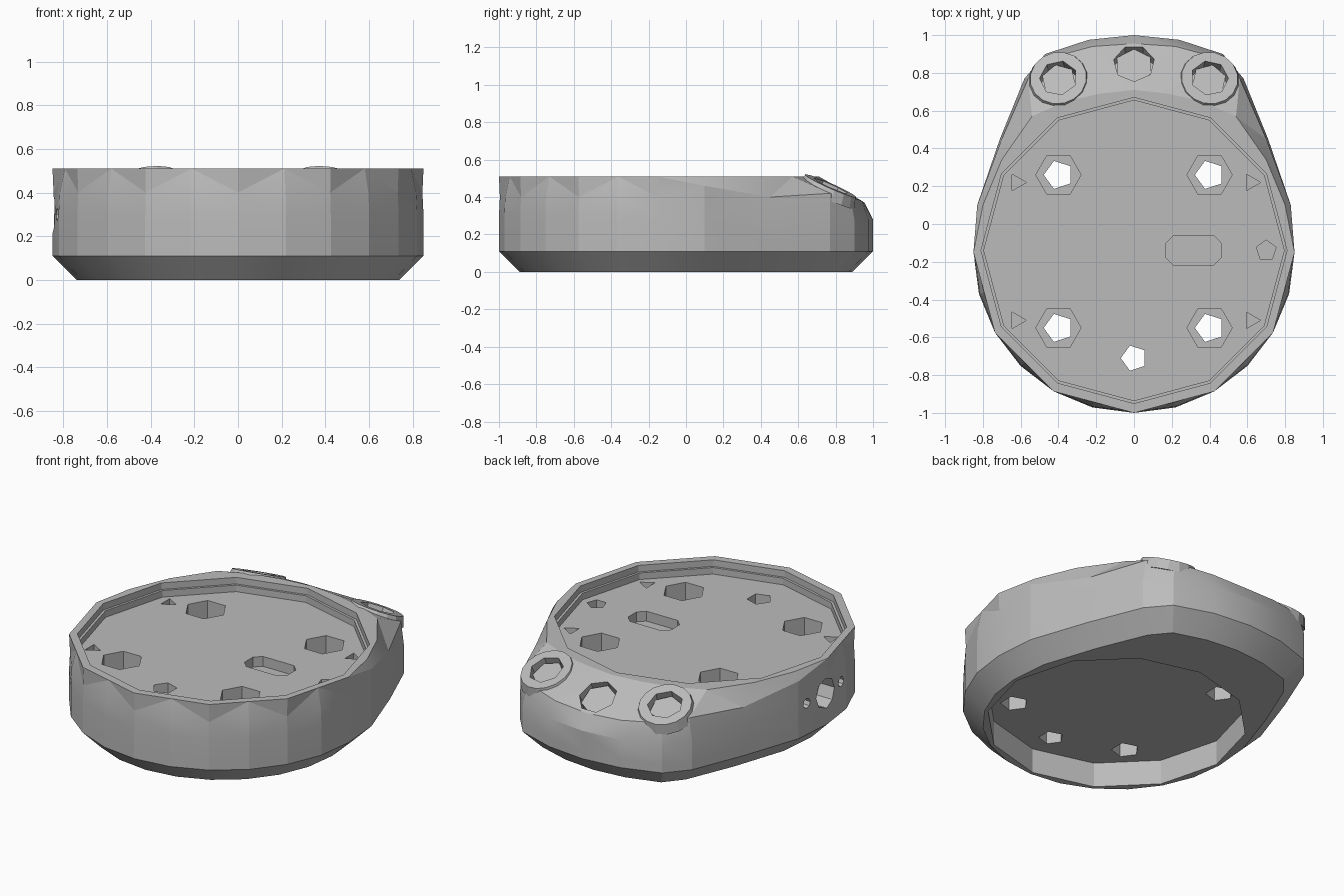
import bpy, bmesh, math
from mathutils import Vector, Matrix
from mathutils.bvhtree import BVHTree

if "Cube" in bpy.data.objects:
    bpy.data.objects.remove(bpy.data.objects["Cube"])

GREY = (0.5, 0.5, 0.5, 1)
mat = bpy.data.materials.new("plain grey")
mat.use_nodes = True
mat.diffuse_color = GREY
mat.node_tree.nodes["Principled BSDF"].inputs["Base Color"].default_value = GREY

CY, R = -0.15, 0.85      # centre and radius of the round part
UP = Vector((0, 0, 1))


def make_object(name, bm):
    bmesh.ops.recalc_face_normals(bm, faces=bm.faces)
    mesh = bpy.data.meshes.new(name)
    bm.to_mesh(mesh)
    mesh.materials.append(mat)
    ob = bpy.data.objects.new(name, mesh)
    bpy.context.scene.collection.objects.link(ob)
    return ob


def arc(radius, chord=False):
    """Right half of the round front; chord=True keeps a 12-sided outline."""
    pts = []
    for i in range(7):
        a = math.radians(-90 + 15 * i)
        r = radius * (math.cos(math.radians(15)) if chord and i % 2 else 1)
        pts.append((r * math.cos(a), CY + r * math.sin(a)))
    return pts


def ring(bm, half, heights):
    pts = [(x, y, z) for (x, y), z in zip(half, heights)]
    pts += [(-x, y, z) for x, y, z in pts[-2:0:-1]]
    return [bm.verts.new(p) for p in pts]


def prism(bm, sides, r, depth, centre, normal=UP, turn=0, r_in=None):
    """Prism hanging down from centre along the normal."""
    m = (Matrix.Translation(centre) @ Vector(normal).to_track_quat('Z', 'Y').to_matrix().to_4x4()
         @ Matrix.Rotation(turn, 4, 'Z') @ Matrix.Translation((0, 0, -depth / 2)))
    bmesh.ops.create_cone(bm, cap_ends=True, segments=sides, radius1=r_in or r,
                          radius2=r, depth=depth, matrix=m)


def cut(target, bm):
    cutter = make_object("cutter", bm)
    bm.free()
    cutter.hide_render = True
    mod = target.modifiers.new("cut", 'BOOLEAN')
    mod.operation, mod.solver, mod.object = 'DIFFERENCE', 'EXACT', cutter
    bpy.context.view_layer.objects.active = target
    bpy.ops.object.modifier_apply(modifier=mod.name)
    bpy.data.objects.remove(cutter)


def cut_prism(target, *args, **kw):
    bm = bmesh.new()
    prism(bm, *args, **kw)
    cut(target, bm)


# Housing: round front and a tapered back, lofted through outline rings
back_wide = [(.83, .1), (.71, .45), (.58, .77), (.47, .9), (.24, .975), (0, 1)]
back_base = [(.72, .08), (.61, .41), (.49, .7), (.4, .81), (.2, .87), (0, .89)]
back_edge = [(.83, .1), (.7, .45), (.56, .77), (.44, .88), (.22, .94), (0, .955)]
back_top = [(.8, .1), (.7, .34), (.54, .57), (.36, .65), (.18, .69), (0, .71)]
wide = arc(R) + back_wide

bm = bmesh.new()
rings = [
    ring(bm, arc(.74) + back_base, [0] * 13),
    ring(bm, wide, [.11] * 13),
    ring(bm, wide, [.16] * 13),
    ring(bm, wide, [.3] * 9 + [.28] * 4),
    ring(bm, arc(.845) + back_edge, [.4] * 7 + [.46, .4, .42, .4, .38, .37]),
    ring(bm, arc(R, True) + back_top, [.51] * 13),
]
for low, high in zip(rings, rings[1:]):
    for i in range(len(low)):
        j = (i + 1) % len(low)
        bm.faces.new((low[i], low[j], high[j], high[i]))
bm.faces.new(rings[0][::-1])
bm.faces.new(rings[-1])
bmesh.ops.triangulate(bm, faces=[f for f in bm.faces if len(f.verts) == 4])
housing = make_object("housing", bm)
surface = BVHTree.FromBMesh(bm)
bm.free()

# Stepped face recess and the hollow underside
cut_prism(housing, 12, .81, .14, (0, CY + .01, .61), turn=0)
cut_prism(housing, 12, .795, .2, (0, CY + .01, .63), turn=0)
cut_prism(housing, 12, .72, .25, (0, CY, .15), turn=0)

# Four screw pockets with through holes, and four small dimples
for sx in (-1, 1):
    for y in (.26, -.55):
        cut_prism(housing, 6, .12, .22, (sx * .4, y, .5), turn=-math.pi / 2)
        cut_prism(housing, 5, .078, .5, (sx * .4, y, .5), turn=-math.pi / 2)
    for y in (.22, -.51):
        cut_prism(housing, 3, .05, .12, (sx * .62, y, .5), turn=math.pi / 2)

# Cable holes and the long slot in the face
cut_prism(housing, 5, .07, .5, (0, -.71, .5), turn=-math.pi / 2)
cut_prism(housing, 5, .055, .2, (.7, -.14, .5), turn=math.pi)
bm = bmesh.new()
slot = [(.17, -.1), (.21, -.06), (.42, -.06), (.46, -.1),
        (.46, -.18), (.42, -.22), (.21, -.22), (.17, -.18)]
face = bm.faces.new([bm.verts.new((x, y, .37)) for x, y in slot])
extruded = bmesh.ops.extrude_face_region(bm, geom=[face])["geom"]
bmesh.ops.translate(bm, vec=(0, 0, .13),
                    verts=[v for v in extruded if isinstance(v, bmesh.types.BMVert)])
cut(housing, bm)

# Side port with a screw hole at each end
for y, r in ((-.14, .09), (.03, .03), (-.31, .03)):
    cut_prism(housing, 8, r, .16, (-.9, y, .3), normal=(-1, 0, 0))

# Button sockets on the sloping back, each with a sunken button
for name, x, y, r in (("left", .4, .77, .1), ("middle", 0, .85, .11), ("right", -.4, .77, .1)):
    spot, normal, _, _ = surface.ray_cast(Vector((x, y, 2)), -UP)
    if normal.z < 0:
        normal = -normal
    if x:
        bm = bmesh.new()
        prism(bm, 16, .15, .06, spot + normal * .008, normal, r_in=.17)
        pad = make_object(name + "_button_pad", bm)
        bm.free()
        cut_prism(pad, 7, r, .2, spot + normal * .08, normal)
    cut_prism(housing, 7, r, .15, spot + normal * .08, normal)
    bm = bmesh.new()
    prism(bm, 6, r * .93, .05, spot - normal * .025, normal)
    make_object(name + "_button", bm)
    bm.free()

# Soft facets on the wall, crisp edges elsewhere
bpy.ops.object.select_all(action='DESELECT')
housing.select_set(True)
bpy.context.view_layer.objects.active = housing
bpy.ops.object.shade_smooth_by_angle(angle=math.radians(14))
